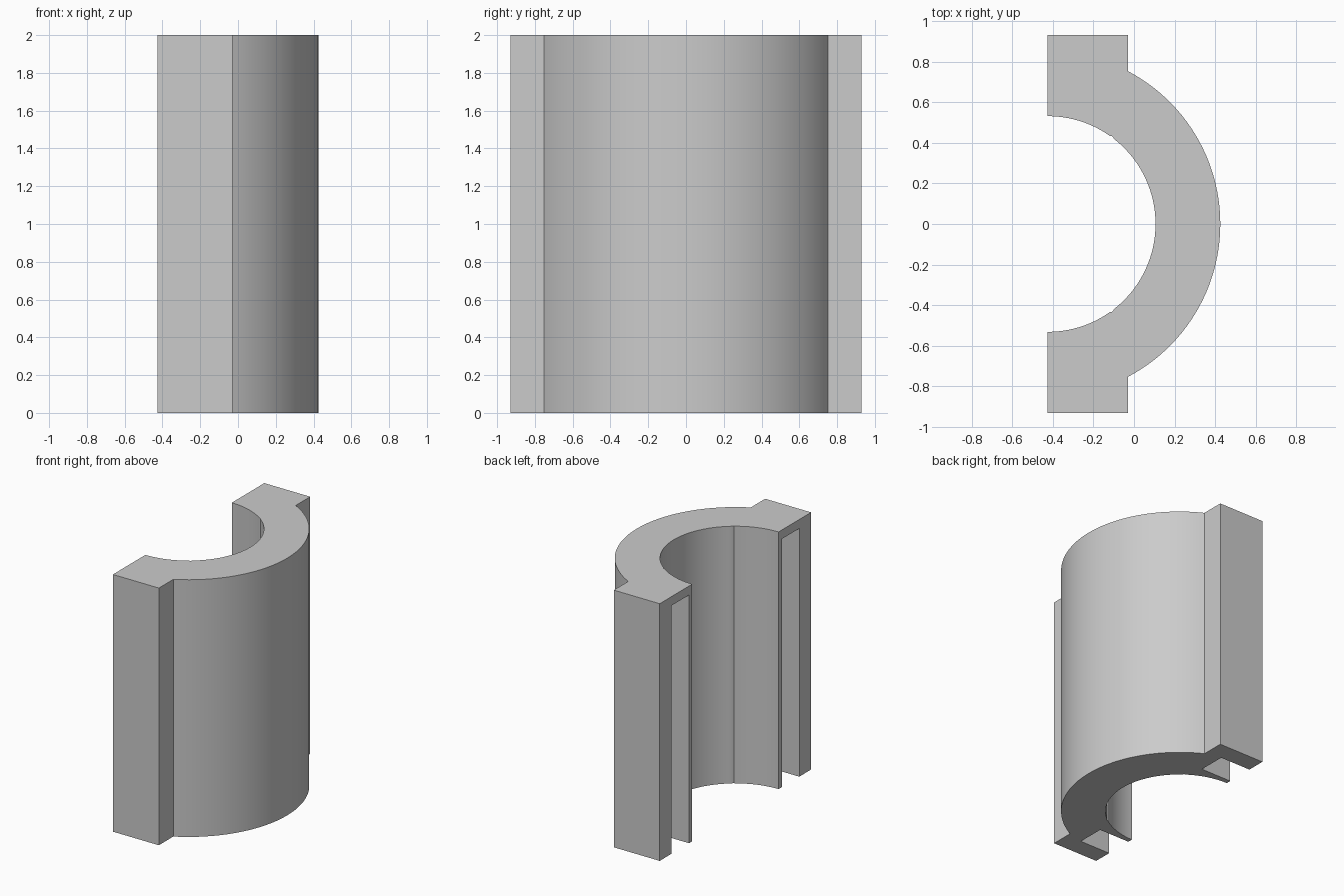
import bpy, bmesh, math

cube = bpy.data.objects.get("Cube")
if cube:
    bpy.data.objects.remove(cube, do_unlink=True)

HEIGHT = 2.0
BACK_X, FLANGE_X, FLANGE_Y = -0.425, -0.03, 0.93
R_OUT, R_IN = 0.85, 0.531
SEGMENTS = 48

grey = bpy.data.materials.new("plain_grey")
grey.use_nodes = True
colour = (0.6, 0.6, 0.6, 1)
grey.diffuse_color = colour
grey.node_tree.nodes["Principled BSDF"].inputs["Base Color"].default_value = colour


def arc(radius, start, end, steps):
    """Points on a circle centred on the split face."""
    angles = [start + (end - start) * i / steps for i in range(steps + 1)]
    return [(BACK_X + radius * math.cos(a), radius * math.sin(a)) for a in angles]


def prism(name, outline, z0, z1):
    """Extrude a closed outline straight up."""
    bm = bmesh.new()
    base = bm.faces.new([bm.verts.new((x, y, z0)) for x, y in outline])
    top = bmesh.ops.extrude_face_region(bm, geom=[base])["geom"]
    verts = [v for v in top if isinstance(v, bmesh.types.BMVert)]
    bmesh.ops.translate(bm, verts=verts, vec=(0, 0, z1 - z0))
    bmesh.ops.recalc_face_normals(bm, faces=bm.faces)
    mesh = bpy.data.meshes.new(name)
    bm.to_mesh(mesh)
    bm.free()
    mesh.materials.append(grey)
    obj = bpy.data.objects.new(name, mesh)
    bpy.context.collection.objects.link(obj)
    return obj


# Half shell with a flange on each end and a fine nick along the bore
outer_angle = math.acos((FLANGE_X - BACK_X) / R_OUT)
outer = arc(R_OUT, -outer_angle, outer_angle, SEGMENTS)
flange = [(FLANGE_X, FLANGE_Y), (BACK_X, FLANGE_Y)]
nick_y = 0.433
nick_start = math.asin(nick_y / R_IN)
nick_end = nick_start - 0.05
bore_side = arc(R_IN, math.pi / 2, nick_start, 16)
nick = [(-0.108, nick_y)]
bore_mid = arc(R_IN, nick_end, -nick_end, SEGMENTS)


def mirrored(points):
    return [(x, -y) for x, y in reversed(points)]


outline = (outer + flange + bore_side + nick + bore_mid
           + mirrored(nick) + mirrored(bore_side) + mirrored(flange))
shell = prism("half_shell", outline, 0, HEIGHT)

# Slots in the split face, open at the bottom and closed near the top
for side, label in ((1, "back"), (-1, "front")):
    y0, y1 = 0.57 * side, 0.785 * side
    box = [(-0.6, y0), (-0.16, y0), (-0.16, y1), (-0.6, y1)]
    cutter = prism(label + "_slot_cutter", box, -0.2, HEIGHT - 0.07)
    cutter.hide_render = True
    cutter.hide_set(True)
    cut = shell.modifiers.new(label + "_slot", 'BOOLEAN')
    cut.operation = 'DIFFERENCE'
    cut.solver = 'EXACT'
    cut.object = cutter

# Apply the cuts, then smooth the curved walls
bpy.context.view_layer.update()
evaluated = shell.evaluated_get(bpy.context.evaluated_depsgraph_get())
cut_mesh = bpy.data.meshes.new_from_object(evaluated)
shell.modifiers.clear()
shell.data = cut_mesh
for obj in [o for o in bpy.data.objects if o.name.endswith("_slot_cutter")]:
    bpy.data.objects.remove(obj, do_unlink=True)
bpy.ops.object.select_all(action='DESELECT')
shell.select_set(True)
bpy.context.view_layer.objects.active = shell
bpy.ops.object.shade_smooth_by_angle(angle=math.radians(25))
